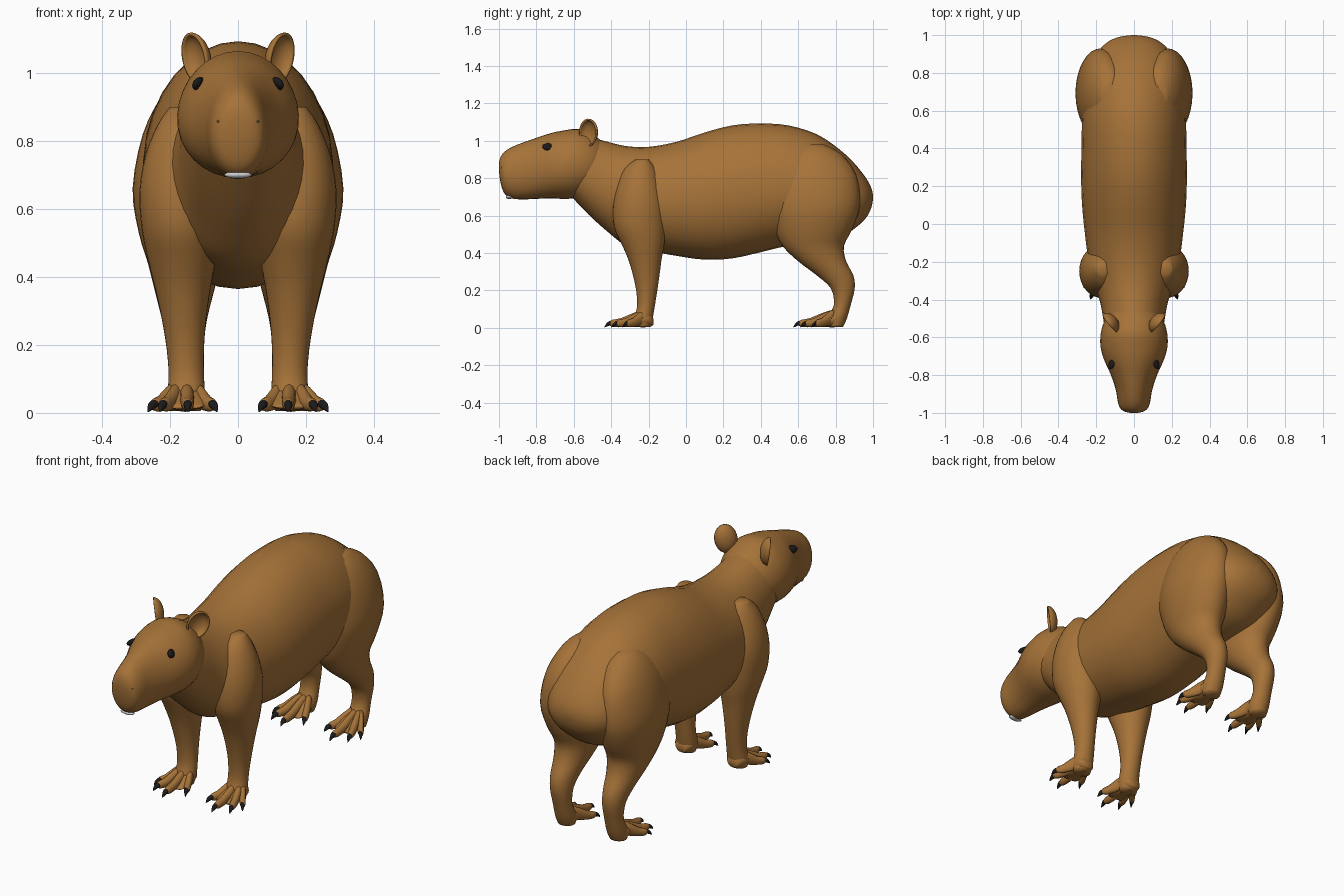
import bpy, bmesh, math
from mathutils import Vector, Matrix


def material(name, rgb):
    m = bpy.data.materials.new(name)
    m.diffuse_color = (*rgb, 1)
    return m


FUR = material("fur", (0.38, 0.17, 0.04))
DARK = material("dark", (0.012, 0.01, 0.01))
NOSE = material("nostril_skin", (0.09, 0.045, 0.015))


def finish(name, bm, mat, mirror=False):
    bmesh.ops.recalc_face_normals(bm, faces=bm.faces)
    me = bpy.data.meshes.new(name)
    bm.to_mesh(me)
    bm.free()
    for p in me.polygons:
        p.use_smooth = True
    ob = bpy.data.objects.new(name, me)
    bpy.context.collection.objects.link(ob)
    if mat:
        me.materials.append(mat)
    if mirror:
        ob.modifiers.new("mirror", 'MIRROR')
    return ob


def spline(rows, sub):
    """Catmull-Rom interpolation of station rows."""
    out = []
    for i in range(len(rows) - 1):
        p = [rows[max(0, min(len(rows) - 1, i + k))] for k in (-1, 0, 1, 2)]
        for s in range(sub):
            t = s / sub
            out.append([0.5 * (2 * b + (c - a) * t + (2 * a - 5 * b + 4 * c - d) * t * t
                               + (3 * b - a - 3 * c + d) * t ** 3) for a, b, c, d in zip(*p)])
    out.append(list(rows[-1]))
    return out


def loft(bm, rows, axis, taper=0.0, n=32, sub=3):
    """Elliptical rings; row = (position, other0, other1, x0, x1)."""
    rings = []
    for pos, a0, a1, x0, x1 in spline(rows, sub):
        ring = []
        for k in range(n):
            ang = 2 * math.pi * k / n
            s, c = math.sin(ang), math.cos(ang)
            x = (x0 + x1) / 2 + (x1 - x0) / 2 * c * (1 - taper * s)
            o = (a0 + a1) / 2 + (a1 - a0) / 2 * s
            ring.append(bm.verts.new((x, pos, o) if axis == 'Y' else (x, o, pos)))
        rings.append(ring)
    for r, q in zip(rings, rings[1:]):
        for k in range(n):
            bm.faces.new((r[k], r[(k + 1) % n], q[(k + 1) % n], q[k]))
    bm.faces.new(rings[0])
    bm.faces.new(rings[-1])


def body_part(name, rows, taper):
    bm = bmesh.new()
    loft(bm, [(y, z0, z1, -w, w) for y, z0, z1, w in rows], 'Y', taper)
    return finish(name, bm, FUR)


def ellipsoid(name, centre, radii, rot, mat, mirror=True):
    bm = bmesh.new()
    bmesh.ops.create_uvsphere(bm, u_segments=20, v_segments=12, radius=1)
    bm.transform(Matrix.Translation(centre) @ rot @ Matrix.Diagonal((*radii, 1)))
    return finish(name, bm, mat, mirror)


# Torso and neck: (y, bottom, top, half width)
body_part("torso", [
    (-0.62, 0.71, 1.02, 0.14), (-0.52, 0.605, 1.02, 0.16), (-0.42, 0.515, 0.995, 0.178),
    (-0.32, 0.44, 0.972, 0.21), (-0.2, 0.412, 0.968, 0.24), (-0.05, 0.385, 0.995, 0.26),
    (0.1, 0.365, 1.045, 0.275), (0.25, 0.372, 1.083, 0.28), (0.4, 0.405, 1.093, 0.278),
    (0.55, 0.44, 1.082, 0.275), (0.7, 0.455, 1.035, 0.265), (0.82, 0.48, 0.955, 0.24),
    (0.9, 0.53, 0.88, 0.2), (0.96, 0.585, 0.805, 0.145), (0.99, 0.64, 0.75, 0.08),
    (1.0, 0.69, 0.71, 0.012)], 0.06)

# Head with blunt muzzle
body_part("head", [
    (-1.0, 0.84, 0.88, 0.02), (-0.993, 0.785, 0.91, 0.05), (-0.975, 0.725, 0.937, 0.073),
    (-0.94, 0.695, 0.962, 0.086), (-0.88, 0.687, 0.988, 0.096), (-0.8, 0.69, 1.016, 0.122),
    (-0.72, 0.692, 1.042, 0.158), (-0.65, 0.69, 1.056, 0.177), (-0.58, 0.695, 1.064, 0.176),
    (-0.51, 0.72, 1.04, 0.155), (-0.45, 0.76, 0.995, 0.11), (-0.42, 0.84, 0.93, 0.04)], 0.05)

# Legs: (z, back-front range, inner-outer range)
LEGS = {
    "front": [
        (0.9, -0.27, -0.2, 0.13, 0.2), (0.85, -0.33, -0.16, 0.08, 0.235),
        (0.76, -0.37, -0.13, 0.05, 0.272), (0.65, -0.39, -0.11, 0.05, 0.29),
        (0.54, -0.385, -0.108, 0.055, 0.283), (0.45, -0.345, -0.115, 0.065, 0.265),
        (0.37, -0.31, -0.13, 0.08, 0.245), (0.28, -0.283, -0.142, 0.093, 0.225),
        (0.19, -0.265, -0.155, 0.1, 0.21), (0.11, -0.262, -0.168, 0.1, 0.204),
        (0.05, -0.28, -0.178, 0.098, 0.208), (0.006, -0.27, -0.19, 0.11, 0.2)],
    "hind": [
        (0.98, 0.62, 0.74, 0.08, 0.17), (0.93, 0.54, 0.83, 0.05, 0.225),
        (0.82, 0.475, 0.91, 0.04, 0.28), (0.66, 0.455, 0.93, 0.04, 0.31),
        (0.53, 0.475, 0.89, 0.04, 0.292), (0.44, 0.515, 0.845, 0.05, 0.265),
        (0.36, 0.595, 0.855, 0.07, 0.245), (0.28, 0.7, 0.895, 0.09, 0.225),
        (0.21, 0.775, 0.902, 0.1, 0.212), (0.12, 0.79, 0.88, 0.105, 0.203),
        (0.05, 0.75, 0.86, 0.1, 0.208), (0.006, 0.76, 0.84, 0.11, 0.2)],
}
for name, rows in LEGS.items():
    bm = bmesh.new()
    loft(bm, rows, 'Z')
    finish(name + "_legs", bm, FUR, True)

# Feet: webbed pad, four splayed toes, dark claws
TOES = [(0.075, -0.335), (0.148, -0.405), (0.22, -0.37), (0.247, -0.315)]
for name, dy in (("front", 0.0), ("hind", 1.01)):
    bm, claws = bmesh.new(), bmesh.new()
    loft(bm, [(-0.175 + dy, 0.015, 0.05, 0.13, 0.18), (-0.2 + dy, 0.004, 0.09, 0.105, 0.205),
              (-0.26 + dy, 0.004, 0.075, 0.098, 0.212), (-0.31 + dy, 0.008, 0.04, 0.095, 0.215),
              (-0.335 + dy, 0.012, 0.022, 0.11, 0.205)], 'Y', n=20, sub=2)
    for tx, ty in TOES:
        sx, sy = 0.152 + (tx - 0.152) * 0.25, -0.215
        toe = []
        for t, z0, z1, r in ((0, 0.03, 0.1, 0.022), (0.35, 0.012, 0.08, 0.021),
                             (0.7, 0.005, 0.052, 0.02), (0.93, 0.005, 0.044, 0.017),
                             (1.03, 0.015, 0.034, 0.007)):
            x, y = sx + (tx - sx) * t, sy + (ty - sy) * t
            toe.append((y + dy, z0, z1, x - r, x + r))
        loft(bm, toe, 'Y', n=12, sub=2)
        # Claw continues the toe direction
        d = Vector((tx - sx, ty - sy)).normalized()
        claw = []
        for s, z0, z1, r in ((-0.014, 0.016, 0.04, 0.011), (0.005, 0.012, 0.037, 0.013),
                             (0.02, 0.006, 0.025, 0.008), (0.03, 0.002, 0.008, 0.002)):
            x, y = tx + d.x * s, ty + d.y * s
            claw.append((y + dy, z0, z1, x - r, x + r))
        loft(claws, claw, 'Y', n=10, sub=2)
    finish(name + "_feet", bm, FUR, True)
    finish(name + "_claws", claws, DARK, True)

# Ears: open cups turned outward and forward
bm = bmesh.new()
bmesh.ops.create_uvsphere(bm, u_segments=24, v_segments=16, radius=1)
bmesh.ops.delete(bm, geom=[v for v in bm.verts if v.co.z > 0.05], context='VERTS')
n = Vector((0.8, -0.6, -0.12)).normalized()
up = Vector((0.2, 0.15, 1))
up = (up - n * up.dot(n)).normalized()
side = up.cross(n)
rot = Matrix((side, up, n)).transposed().to_4x4()
bm.transform(Matrix.Translation((0.13, -0.525, 1.043)) @ rot @ Matrix.Diagonal((0.05, 0.068, 0.036, 1)))
ears = finish("ears", bm, FUR)
sol = ears.modifiers.new("thickness", 'SOLIDIFY')
sol.thickness = 0.009
ears.modifiers.new("mirror", 'MIRROR')

# Eyes, nostrils and teeth
ellipsoid("eyes", (0.116, -0.737, 0.968), (0.014, 0.033, 0.021),
          Matrix.Rotation(math.radians(20), 4, 'Z') @ Matrix.Rotation(math.radians(-30), 4, 'Y'), DARK)
ellipsoid("nostrils", (0.053, -0.98, 0.856), (0.012, 0.01, 0.011),
          Matrix.Rotation(math.radians(35), 4, 'Z'), NOSE)
ellipsoid("teeth", (0, -0.945, 0.7), (0.04, 0.018, 0.011), Matrix.Identity(4), None, False)
